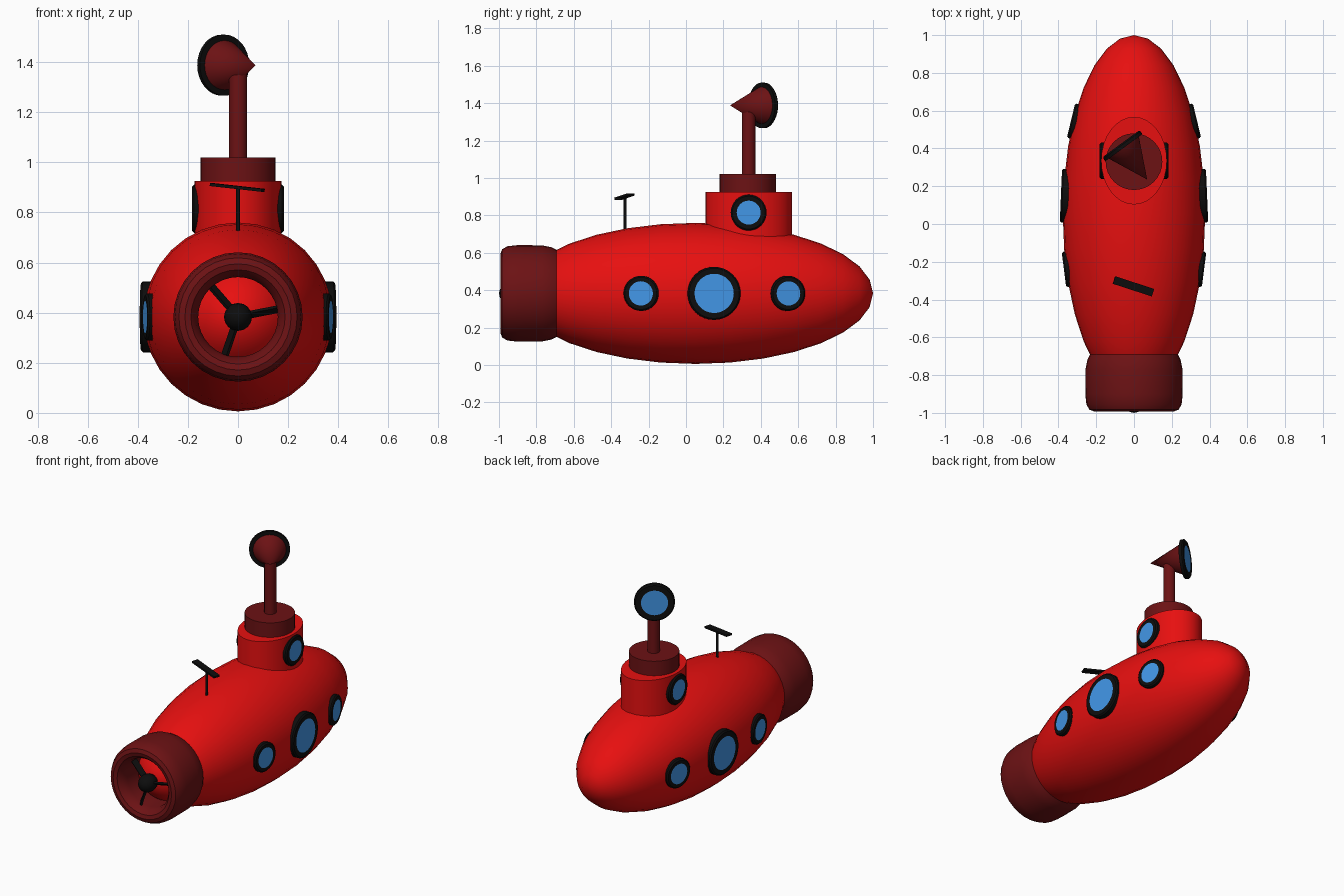
import bpy, bmesh, math
from mathutils import Matrix, Vector

if "Cube" in bpy.data.objects:
    bpy.data.objects.remove(bpy.data.objects["Cube"])


def material(name, rgb):
    m = bpy.data.materials.new(name)
    m.diffuse_color = (*rgb, 1)
    m.use_nodes = True
    m.node_tree.nodes["Principled BSDF"].inputs["Base Color"].default_value = m.diffuse_color
    return m


RED = material("bright red", (0.80, 0.005, 0.005))
DARK = material("dark red", (0.15, 0.006, 0.007))
BLACK = material("black", (0.004, 0.004, 0.004))
BLUE = material("window blue", (0.055, 0.31, 0.80))
ZC = 0.383  # height of the hull axis


def finish(name, bm, mats, matrix, smooth=True):
    bmesh.ops.recalc_face_normals(bm, faces=bm.faces)
    me = bpy.data.meshes.new(name)
    bm.to_mesh(me)
    bm.free()
    me.transform(matrix)
    for m in mats:
        me.materials.append(m)
    ob = bpy.data.objects.new(name, me)
    bpy.context.collection.objects.link(ob)
    if smooth:
        bpy.ops.object.select_all(action='DESELECT')
        ob.select_set(True)
        bpy.context.view_layer.objects.active = ob
        bpy.ops.object.shade_smooth_by_angle(angle=math.radians(35))
    return ob


def lathe(name, profile, mats, loc=(0, 0, 0), axis=(0, 0, 1), scale=(1, 1, 1), segs=32, second_from=99):
    """Revolve (position, radius) points round an axis; strips from second_from on use the second material."""
    bm = bmesh.new()
    rings = []
    for h, r in profile:
        rings.append([bm.verts.new((r * math.cos(2 * math.pi * i / segs),
                                    r * math.sin(2 * math.pi * i / segs), h)) for i in range(segs)])
    for k in range(len(rings) - 1):
        a, b = rings[k], rings[k + 1]
        for i in range(segs):
            j = (i + 1) % segs
            f = bm.faces.new((a[i], a[j], b[j], b[i]))
            f.material_index = int(k >= second_from)
    bmesh.ops.remove_doubles(bm, verts=bm.verts, dist=1e-5)
    rot = Vector(axis).to_track_quat('Z', 'Y').to_matrix().to_4x4()
    return finish(name, bm, mats, Matrix.Translation(loc) @ rot @ Matrix.Diagonal((*scale, 1)))


def ellipsoid(half_length, radius, n):
    return [(-half_length * math.cos(math.pi * i / n),
             radius * math.sin(math.pi * i / n) if 0 < i < n else 0) for i in range(n + 1)]


def cylinder(z0, z1, r):
    return [(z0, 0), (z0, r), (z1, r), (z1, 0)]


def window(name, loc, axis, r_out, r_in, depth):
    lathe(name, [(-depth, 0), (-depth, r_out), (-0.008, r_out), (0, r_out - 0.008), (0, r_in), (0, 0)],
          [BLACK, BLUE], loc, axis, second_from=4)


def box(name, size, matrix, mat):
    bm = bmesh.new()
    bmesh.ops.create_cube(bm, size=1)
    bmesh.ops.scale(bm, vec=size, verts=bm.verts)
    finish(name, bm, [mat], matrix, smooth=False)


# hull
HY, HL, HR = 0.05, 0.95, 0.377
lathe("hull", ellipsoid(HL, HR, 16), [RED], (0, HY, ZC), (0, 1, 0))

# propeller duct
duct = [(-0.69, 0.232), (-0.72, 0.247), (-0.77, 0.257), (-0.90, 0.258), (-0.955, 0.252), (-0.983, 0.236),
        (-0.992, 0.212), (-0.985, 0.188), (-0.96, 0.168), (-0.92, 0.159), (-0.75, 0.159), (-0.69, 0.232)]
lathe("propeller_duct", duct, [DARK], (0, 0, ZC), (0, 1, 0))

# propeller
lathe("propeller_hub", ellipsoid(0.065, 0.056, 8), [BLACK], (0, -0.935, ZC), (0, 1, 0), segs=16)
for i in range(3):
    m = (Matrix.Translation((0, -0.93, ZC)) @ Matrix.Rotation(-math.radians(11 + 120 * i), 4, 'Y')
         @ Matrix.Translation((0.095, 0, 0)) @ Matrix.Rotation(math.radians(55), 4, 'X'))
    box(f"propeller_blade_{i + 1}", (0.13, 0.012, 0.036), m, BLACK)

# conning tower
TY = 0.335
lathe("tower", cylinder(0.6, 0.925, 1), [RED], (0, TY, 0), scale=(0.174, 0.232, 1))
lathe("tower_collar", cylinder(0.90, 1.02, 0.15), [DARK], (0, TY - 0.005, 0))

# portholes on both sides, tilted to follow the hull
for side, word in ((1, "right"), (-1, "left")):
    for n, (y, ro, ri) in enumerate(((-0.24, 0.094, 0.065), (0.15, 0.142, 0.105), (0.545, 0.094, 0.065))):
        t = (y - HY) / HL
        s = math.sqrt(1 - t * t)
        normal = Vector((side, HR / HL * t / s, 0)).normalized()
        loc = Vector((side * HR * s, y, ZC)) + normal * 0.012
        window(f"{word}_porthole_{n + 1}", loc, normal, ro, ri, 0.04)
    window(f"{word}_tower_porthole", (side * 0.183, TY, 0.815), (side, 0, 0), 0.096, 0.064, 0.035)

# periscope
lathe("periscope_tube", cylinder(1.0, 1.37, 0.036), [DARK], (0, TY, 0))
look = Vector((-0.59, 0.807, 0)).normalized()
lens = Vector((-0.069, 0.425, 1.388))
lathe("periscope_cone", [(-0.235, 0), (-0.01, 0.106), (-0.01, 0)], [DARK], lens, look)
window("periscope_lens", lens, look, 0.122, 0.081, 0.026)

# antenna
lathe("antenna_pole", cylinder(0.70, 0.902, 0.008), [BLACK], (0, -0.325, 0), segs=12)
box("antenna_plate", (0.218, 0.042, 0.012),
    Matrix.Translation((-0.003, -0.33, 0.9)) @ Matrix.Rotation(math.radians(-18), 4, 'Z')
    @ Matrix.Rotation(math.radians(6), 4, 'Y'), BLACK)
